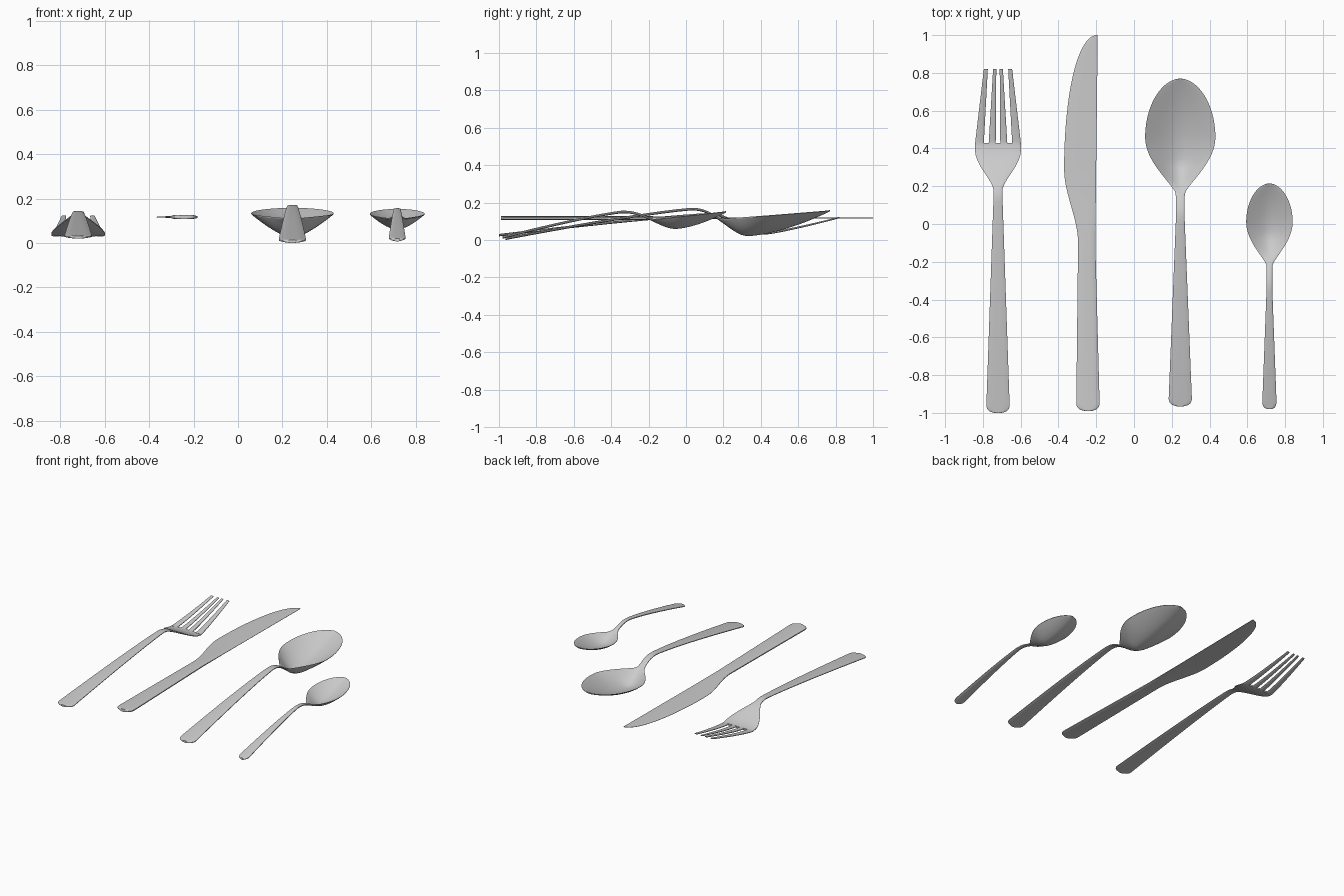
import bpy
import math

cube = bpy.data.objects.get("Cube")
if cube:
    bpy.data.objects.remove(cube)

ROWS = 100   # cross-sections along each part
ACROSS = 14  # divisions across the width


def fraction(value, start, end):
    """Position of value between start and end, clamped to the range."""
    return min(1.0, max(0.0, (value - start) / (end - start)))


def mix(a, b, t):
    return a + (b - a) * t


def ease(t):
    return t * t * (3 - 2 * t)


def rounded_end(y, end):
    """Width factor that rounds the butt of a handle."""
    t = fraction(y, end, end + 0.045)
    return max(0.3, (1 - (1 - t) ** 2.5) ** 0.4)


def handle_height(y, end, peak, low, high):
    """Nearly straight rise that flattens towards the neck."""
    return mix(high, low, (1 - fraction(y, end, peak)) ** 1.2)


def loft(name, start, end, section):
    """Skin cross-sections given as left x, right x, middle z, rim z, half thickness."""
    across = [-math.cos(math.pi * i / ACROSS) for i in range(ACROSS + 1)]
    ring = [(u, 1) for u in across] + [(u, -1) for u in reversed(across)]
    n = len(ring)
    verts, faces = [], []
    for row in range(ROWS + 1):
        y = mix(start, end, (1 - math.cos(math.pi * row / ROWS)) / 2)
        left, right, middle, rim, half = section(y)
        for u, side in ring:
            x = mix(left, right, (u + 1) / 2)
            z = mix(middle, rim, abs(u) ** 1.6)
            thickness = half * mix(1, 0.35, u ** 4)
            verts.append((x, y, z + side * thickness))
    for row in range(ROWS):
        a, b = row * n, (row + 1) * n
        for i in range(n):
            k = (i + 1) % n
            faces.append((a + i, b + i, b + k, a + k))
    faces.append(tuple(range(n)))
    faces.append(tuple(reversed(range(ROWS * n, ROWS * n + n))))

    mesh = bpy.data.meshes.new(name)
    mesh.from_pydata(verts, [], faces)
    mesh.update()
    obj = bpy.data.objects.new(name, mesh)
    bpy.context.collection.objects.link(obj)
    bpy.ops.object.select_all(action='DESELECT')
    obj.select_set(True)
    bpy.context.view_layer.objects.active = obj
    bpy.ops.object.shade_smooth_by_angle(angle=math.radians(40))


def spoon(name, center, end, peak, base, tip, handle_half, neck_half, bowl_half,
          end_z, peak_z, dip_z, rim_z, tip_z, widest, deepest):
    """Tapered handle, arched neck and egg-shaped bowl."""
    widest_y = mix(base, tip, widest)
    deepest_y = mix(base, tip, deepest)

    def section(y):
        # Plan outline
        if y < base:
            width = mix(handle_half, neck_half, fraction(y, end, peak))
            width *= rounded_end(y, end)
        elif y < widest_y:
            swell = ease(fraction(y, base, widest_y) ** 0.7)
            width = mix(neck_half, bowl_half, swell)
        else:
            t = fraction(y, widest_y, tip)
            width = max(0.004, bowl_half * (1 - t * t) ** 0.53)
        # Side profile
        if y < peak:
            middle = handle_height(y, end, peak, end_z, peak_z)
        elif y < deepest_y:
            drop = ease(fraction(y, peak, deepest_y) ** 1.2)
            middle = mix(peak_z, dip_z, drop)
        else:
            middle = mix(dip_z, tip_z, fraction(y, deepest_y, tip) ** 1.6)
        rim = middle
        if y > base:
            rim = max(middle, mix(rim_z, tip_z, fraction(y, base, tip)))
        half = mix(0.007, 0.004, fraction(y, base, widest_y))
        return center - width, center + width, middle, rim, half

    loft(name, end, tip, section)


spoon("large_spoon", center=0.245, end=-0.965, peak=0.03, base=0.16, tip=0.77,
      handle_half=0.063, neck_half=0.023, bowl_half=0.186,
      end_z=0.007, peak_z=0.165, dip_z=0.026, rim_z=0.108, tip_z=0.157,
      widest=0.49, deepest=0.28)
spoon("small_spoon", center=0.717, end=-0.98, peak=-0.34, base=-0.22, tip=0.215,
      handle_half=0.039, neck_half=0.015, bowl_half=0.123,
      end_z=0.014, peak_z=0.15, dip_z=0.064, rim_z=0.105, tip_z=0.152,
      widest=0.53, deepest=0.38)

# Fork: tapered handle, neck and flared head
FORK_X = -0.72
FORK_END = -1.0
FORK_NECK = 0.13
HEAD_END = 0.43
TINE_TIP = 0.82
HEAD_Z = 0.036


def fork_section(y):
    width = mix(0.063, 0.024, fraction(y, FORK_END, FORK_NECK))
    width *= rounded_end(y, FORK_END)
    width = mix(width, 0.121, ease(fraction(y, 0.18, 0.39) ** 0.85))
    z = handle_height(y, FORK_END, FORK_NECK, 0.026, 0.138)
    z = mix(z, HEAD_Z, ease(fraction(y, FORK_NECK, HEAD_END)))
    return FORK_X - width, FORK_X + width, z, z, 0.0065


loft("fork_body", FORK_END, HEAD_END, fork_section)


def fork_tine(name, side, root, tip):
    """One tapering tine; root and tip are its inner and outer offsets."""
    def section(y):
        t = fraction(y, HEAD_END, TINE_TIP)
        inner, outer = (FORK_X + side * mix(a, b, t) for a, b in zip(root, tip))
        z = mix(HEAD_Z, 0.12, t ** 1.2)
        return min(inner, outer), max(inner, outer), z, z, mix(0.0065, 0.004, t)

    loft(name, HEAD_END - 0.01, TINE_TIP, section)


for side_name, side in (("left", 1), ("right", -1)):
    fork_tine("fork_inner_tine_" + side_name, side, (0.012, 0.049), (0.009, 0.026))
    fork_tine("fork_outer_tine_" + side_name, side, (0.075, 0.121), (0.054, 0.075))

# Knife: flat handle thinning into a curved blade with a straight spine
KNIFE_END = -0.99
KNIFE_TIP = 1.0
BLADE_START = -0.1
BELLY = 0.29


def knife_section(y):
    along_handle = fraction(y, KNIFE_END, BLADE_START)
    spine = mix(-0.181, -0.205, along_handle)
    spine = mix(spine, -0.192, fraction(y, BLADE_START, KNIFE_TIP))
    edge = mix(-0.306, -0.296, along_handle)
    edge = mix(edge, -0.37, ease(fraction(y, BLADE_START, BELLY)))
    t = fraction(y, BELLY, KNIFE_TIP)
    edge = mix(spine, edge, max(0.08, (1 - t * t) ** 0.46))
    middle = (edge + spine) / 2
    half_width = (spine - edge) / 2 * rounded_end(y, KNIFE_END)
    half = mix(0.01, 0.0025, ease(fraction(y, BLADE_START - 0.1, BELLY)))
    return middle - half_width, middle + half_width, 0.117, 0.117, half


loft("knife", KNIFE_END, KNIFE_TIP, knife_section)
